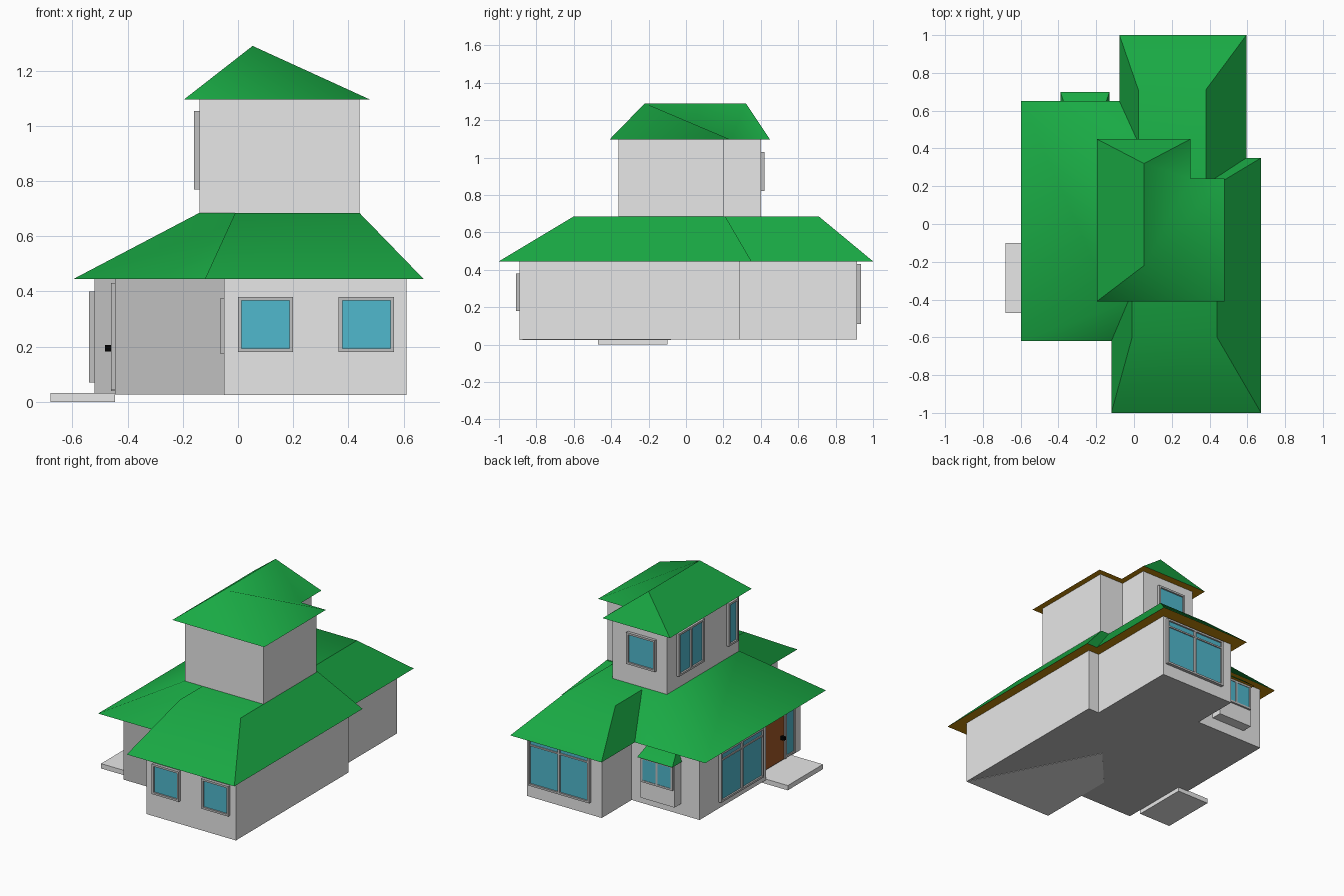
import bpy, bmesh, math
from mathutils import Matrix, Vector

if "Cube" in bpy.data.objects:
    bpy.data.objects.remove(bpy.data.objects["Cube"])


def mat(name, rgb):
    m = bpy.data.materials.new(name)
    m.diffuse_color = (*rgb, 1)
    m.use_nodes = True
    m.node_tree.nodes["Principled BSDF"].inputs["Base Color"].default_value = m.diffuse_color
    return m


WALL = mat("light grey wall", (0.80, 0.80, 0.80))
TRIM = mat("mid grey trim", (0.53, 0.53, 0.53))
ROOF = mat("green roof", (0.010, 0.40, 0.058))
SOFFIT = mat("brown soffit", (0.56, 0.26, 0.003))
GLASS = mat("blue glass", (0.08, 0.48, 0.61))
DOOR = mat("brown door", (0.37, 0.10, 0.02))
KNOB = mat("black knob", (0.001, 0.001, 0.001))


def finish(bm, name, mats, smooth=0):
    me = bpy.data.meshes.new(name)
    bm.to_mesh(me)
    bm.free()
    for m in mats:
        me.materials.append(m)
    ob = bpy.data.objects.new(name, me)
    bpy.context.collection.objects.link(ob)
    if smooth:
        bpy.context.view_layer.objects.active = ob
        ob.select_set(True)
        bpy.ops.object.shade_smooth_by_angle(angle=math.radians(smooth))
        ob.select_set(False)
    return ob


def add_box(bm, lo, hi, index=0):
    lo, hi = Vector(lo), Vector(hi)
    mx = Matrix.Translation((lo + hi) / 2) @ Matrix.Diagonal((*(hi - lo), 1))
    before = set(bm.faces)
    bmesh.ops.create_cube(bm, size=1, matrix=mx)
    for f in set(bm.faces) - before:
        f.material_index = index


def box(name, lo, hi, material):
    bm = bmesh.new()
    add_box(bm, lo, hi)
    return finish(bm, name, [material])


def walls(name, outline, z0, z1, trim_rule=lambda n, c: False):
    """Extruded floor plan; faces matching the rule get the trim colour."""
    bm = bmesh.new()
    base = bm.faces.new([bm.verts.new((x, y, z0)) for x, y in outline])
    r = bmesh.ops.extrude_face_region(bm, geom=[base], use_keep_orig=True)
    for v in r["geom"]:
        if isinstance(v, bmesh.types.BMVert):
            v.co.z = z1
    bmesh.ops.recalc_face_normals(bm, faces=bm.faces)
    for f in bm.faces:
        f.material_index = int(trim_rule(f.normal, f.calc_center_median()))
    return finish(bm, name, [WALL, TRIM])


def roof(name, verts, faces, smooth):
    """Roof shell whose downward faces are the soffit."""
    bm = bmesh.new()
    vs = [bm.verts.new(v) for v in verts]
    for f in faces:
        bm.faces.new([vs[i] for i in f])
    bmesh.ops.recalc_face_normals(bm, faces=bm.faces)
    for f in bm.faces:
        f.material_index = int(f.normal.z < -0.9)
    return finish(bm, name, [ROOF, SOFFIT], smooth)


def hip(name, base, top, z0=0.445, z1=0.685, smooth=45):
    """Flat-topped hip: base and top are (x0, x1, y0, y1)."""
    verts = [(x, y, z) for (a, b, c, d), z in ((base, z0), (top, z1))
             for x, y in ((a, c), (b, c), (b, d), (a, d))]
    sides = [(i, (i + 1) % 4, 4 + (i + 1) % 4, 4 + i) for i in range(4)]
    return roof(name, verts, sides + [(3, 2, 1, 0), (4, 5, 6, 7)], smooth)


FRONT, LEFT, BACK = 0, -90, 180


def window(name, centre, w, h, turn, panes=1, transom=False, t=0.013, d=0.02):
    """Frame bars and a glass plate, facing -y before turning."""
    bm = bmesh.new()
    a, b = w / 2, h / 2
    add_box(bm, (-a, -d, -b), (a, 0, -b + t))
    add_box(bm, (-a, -d, b - t), (a, 0, b))
    for i in range(panes + 1):
        x = -a + t / 2 + i * (w - t) / panes
        add_box(bm, (x - t / 2, -d, -b + t), (x + t / 2, 0, b - t))
    if transom:
        z = b - 0.16 * h
        add_box(bm, (-a + t, -d * 0.8, z - 0.005), (a - t, 0, z + 0.005))
    add_box(bm, (-a + t, -0.009, -b + t), (a - t, 0, b - t), 1)
    ob = finish(bm, name, [TRIM, GLASS])
    ob.location = centre
    ob.rotation_euler.z = math.radians(turn)
    return ob


# Wall blocks: ground floor (entrance front and floor in trim grey) and tower
walls("ground_floor_walls",
      [(-.05, -.89), (.61, -.89), (.61, .29), (.53, .29), (.53, .915), (-.02, .915),
       (-.02, .60), (-.52, .60), (-.52, -.10), (-.445, -.10), (-.445, -.57), (-.05, -.57)],
      0.027, 0.445,
      lambda n, c: n.z < -0.9 or (n.y < -0.9 and c.x < -0.1))
walls("tower_walls",
      [(-.14, -.36), (.44, -.36), (.44, .20), (.26, .20), (.26, .40), (-.14, .40)],
      0.60, 1.095)
# Lighter patch of the underside
walls("front_floor_patch", [(-.05, -.89), (.61, -.89), (.19, -.08), (-.05, -.35)],
      0.025, 0.028)

# Lower roof: three overlapping hips
hip("front_wing_roof", (-.12, .673, -1, .35), (-.01, .44, -.60, .21))
hip("back_wing_roof", (-.077, .595, 0, 1), (.023, .38, 0, .71))
hip("left_wing_roof", (-.597, .10, -.62, .65), (-.14, .10, -.36, .43), smooth=55)

# Tower roof: L-shaped eave, short ridge
eave = [(-.197, -.41), (.48, -.41), (.48, .24), (.30, .24), (.30, .45), (-.197, .45)]
roof("tower_roof",
     [(x, y, 1.095) for x, y in eave] + [(.053, -.22, 1.29), (.053, .32, 1.29)],
     [(0, 1, 6), (1, 2, 6), (2, 3, 6), (3, 4, 7, 6), (4, 5, 7), (5, 0, 6, 7),
      (5, 4, 3, 2, 1, 0)], 53)

# Windows
for i, x in enumerate((0.10, 0.465)):
    window(f"front_window_{i + 1}", (x, -.89, .28), .20, .20, FRONT)
window("front_wing_side_window", (-.05, -.73, .275), .20, .20, LEFT, d=.015)
window("back_window", (.285, .915, .27), .45, .32, BACK, 2, True)
window("left_window", (-.52, .175, .235), .45, .33, LEFT, 2, True)
window("tower_back_window", (.042, .40, .925), .21, .21, BACK)
window("tower_left_window", (-.14, .165, .912), .27, .285, LEFT, 2)
window("tower_narrow_window", (-.14, -.275, .912), .10, .285, LEFT)

# Bay window with its own little roof
box("bay_box", (-.385, .60, .10), (-.135, .67, .38), WALL)
window("bay_window", (-.26, .67, .295), .235, .165, BACK, 2, d=0.012)
hip("bay_roof", (-.39, -.13, .59, .70), (-.36, -.16, .59, .61), .38, .455)

# Entrance: door, sidelight, frame, knob, step
box("door", (-.453, -.385, .04), (-.44, -.165, .42), DOOR)
for i, y in enumerate((-.40, -.165)):
    box(f"door_post_{i + 1}", (-.46, y, .04), (-.44, y + .015, .43), TRIM)
box("door_head", (-.46, -.40, .415), (-.44, -.15, .43), TRIM)
window("door_sidelight", (-.445, -.445, .237), .10, .386, LEFT, 1, True, d=0.015)
box("door_knob", (-.482, -.365, .183), (-.45, -.345, .205), KNOB)
box("entrance_step", (-.68, -.47, 0), (-.445, -.10, .032), WALL)
